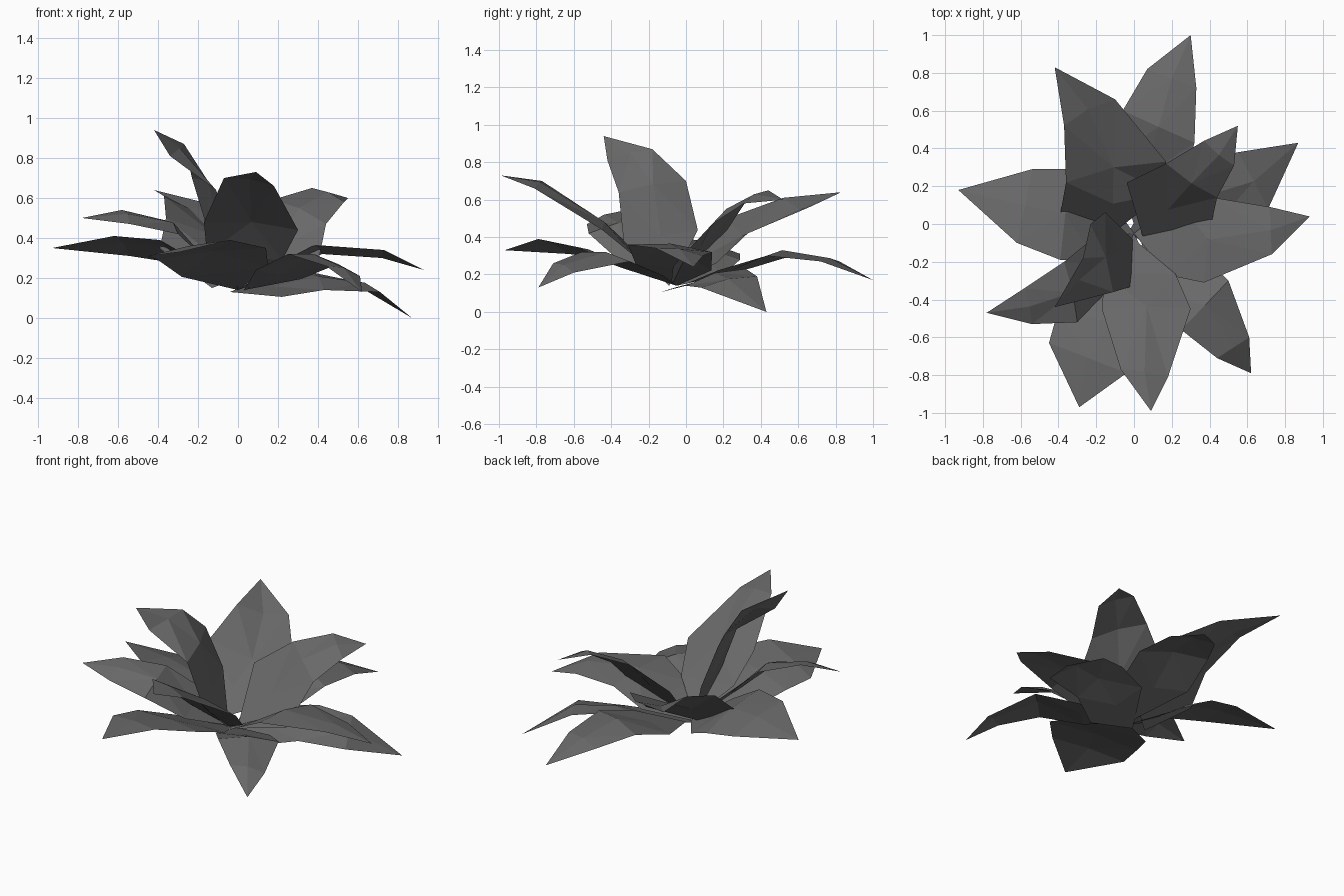
import bpy
import bmesh
from mathutils import Vector

cube = bpy.data.objects.get("Cube")
if cube:
    bpy.data.objects.remove(cube, do_unlink=True)

# Single leaf colour
grey = bpy.data.materials.new("leaf_grey")
grey.use_nodes = True
colour = (0.14, 0.14, 0.14, 1)
grey.diffuse_color = colour
shader = next(n for n in grey.node_tree.nodes if n.type == "BSDF_PRINCIPLED")
shader.inputs["Base Color"].default_value = colour
shader.inputs["Roughness"].default_value = 0.8


def leaf(name, tip, upper, wide, base=(0, -.05, .14), spread=0.9, fold=0.025):
    """Folded blade: upper and wide are pairs of opposite edge points;
    the lower section is placed between the wide section and the base."""
    tip, base = Vector(tip), Vector(base)
    upper = [Vector(p) for p in upper]
    wide = [Vector(p) for p in wide]
    centre = (wide[0] + wide[1]) / 2
    half = (wide[0] - wide[1]) / 2 * spread
    low = base.lerp(centre, 0.5)
    lower = [low + half, low - half]

    # Fold the blade along its midrib
    normal = half.cross(tip - base).normalized()
    if normal.z < 0:
        normal.negate()

    bm = bmesh.new()
    sections = []
    for (a, b), lift in ((lower, 0), (wide, fold), (upper, fold * 0.7)):
        middle = (a + b) / 2 + normal * lift
        sections.append([bm.verts.new(p) for p in (a, middle, b)])
    root, point = bm.verts.new(base), bm.verts.new(tip)
    for side in (0, 1):
        first, last = sections[0], sections[-1]
        bm.faces.new((root, first[side], first[side + 1]))
        for s, t in zip(sections, sections[1:]):
            bm.faces.new((s[side], t[side], t[side + 1], s[side + 1]))
        bm.faces.new((last[side], point, last[side + 1]))

    # Upper surface faces outward and up
    bm.normal_update()
    down = [f for f in bm.faces if f.normal.dot(normal) < 0]
    bmesh.ops.reverse_faces(bm, faces=down)
    bmesh.ops.triangulate(bm, faces=bm.faces[:])
    mesh = bpy.data.meshes.new(name)
    bm.to_mesh(mesh)
    bm.free()
    mesh.materials.append(grey)
    bpy.context.collection.objects.link(bpy.data.objects.new(name, mesh))


# Tall and raised leaves
leaf("tall_leaf", (-.42, -.44, .94),
     upper=[(-.27, -.18, .87), (-.34, -.42, .81)],
     wide=[(-.23, 0, .7), (-.11, -.36, .64)],
     base=(0, -.09, .14), spread=1.1)
leaf("front_raised_leaf", (.09, -.99, .73),
     upper=[(-.07, -.77, .7), (.18, -.81, .66)],
     wide=[(-.17, -.45, .48), (.3, -.45, .44)],
     base=(0, -.08, .15), spread=0.8)
leaf("back_left_raised_leaf", (.55, .52, .6),
     upper=[(.37, .44, .65), (.53, .31, .58)],
     wide=[(.17, .32, .59), (.44, .14, .47)],
     base=(.05, -.08, .15), spread=1.6)
leaf("back_right_raised_leaf", (-.42, .83, .64),
     upper=[(-.37, .52, .61), (-.1, .66, .56)],
     wide=[(-.36, .22, .5), (.17, .33, .42)],
     base=(-.13, -.06, .15), spread=1.05, fold=-.06)
leaf("front_right_raised_leaf", (-.78, -.47, .5),
     upper=[(-.58, -.34, .54), (-.54, -.53, .47)],
     wide=[(-.37, -.2, .49), (-.3, -.52, .42)])

# Low spreading leaves
leaf("front_low_leaf", (-.29, -.97, .33),
     upper=[(-.04, -.79, .39), (-.45, -.63, .31)],
     wide=[(.14, -.6, .35), (-.4, -.45, .29)], spread=0.8, fold=.015)
leaf("front_left_low_leaf", (.62, -.79, .13),
     upper=[(.44, -.71, .26), (.61, -.6, .21)],
     wide=[(.25, -.56, .32), (.5, -.3, .27)],
     base=(.03, -.05, .14))
leaf("left_leaf", (.93, .04, .24),
     upper=[(.72, .09, .3), (.73, -.16, .34)],
     wide=[(.42, .14, .32), (.37, -.31, .36)])
leaf("left_drooping_leaf", (.87, .43, 0),
     upper=[(.55, .38, .19), (.71, .08, .13)],
     wide=[(.36, .32, .23), (.43, 0, .14)],
     base=(-.04, -.06, .13), spread=1.15)
leaf("back_low_leaf", (.3, 1, .17),
     upper=[(.07, .82, .27), (.33, .72, .27)],
     wide=[(-.06, .6, .31), (.32, .43, .3)],
     base=(0, 0, .15), spread=1)
leaf("right_leaf", (-.93, .18, .35),
     upper=[(-.54, .29, .31), (-.62, -.1, .41)],
     wide=[(-.35, .29, .28), (-.39, -.19, .39)], spread=0.8)
